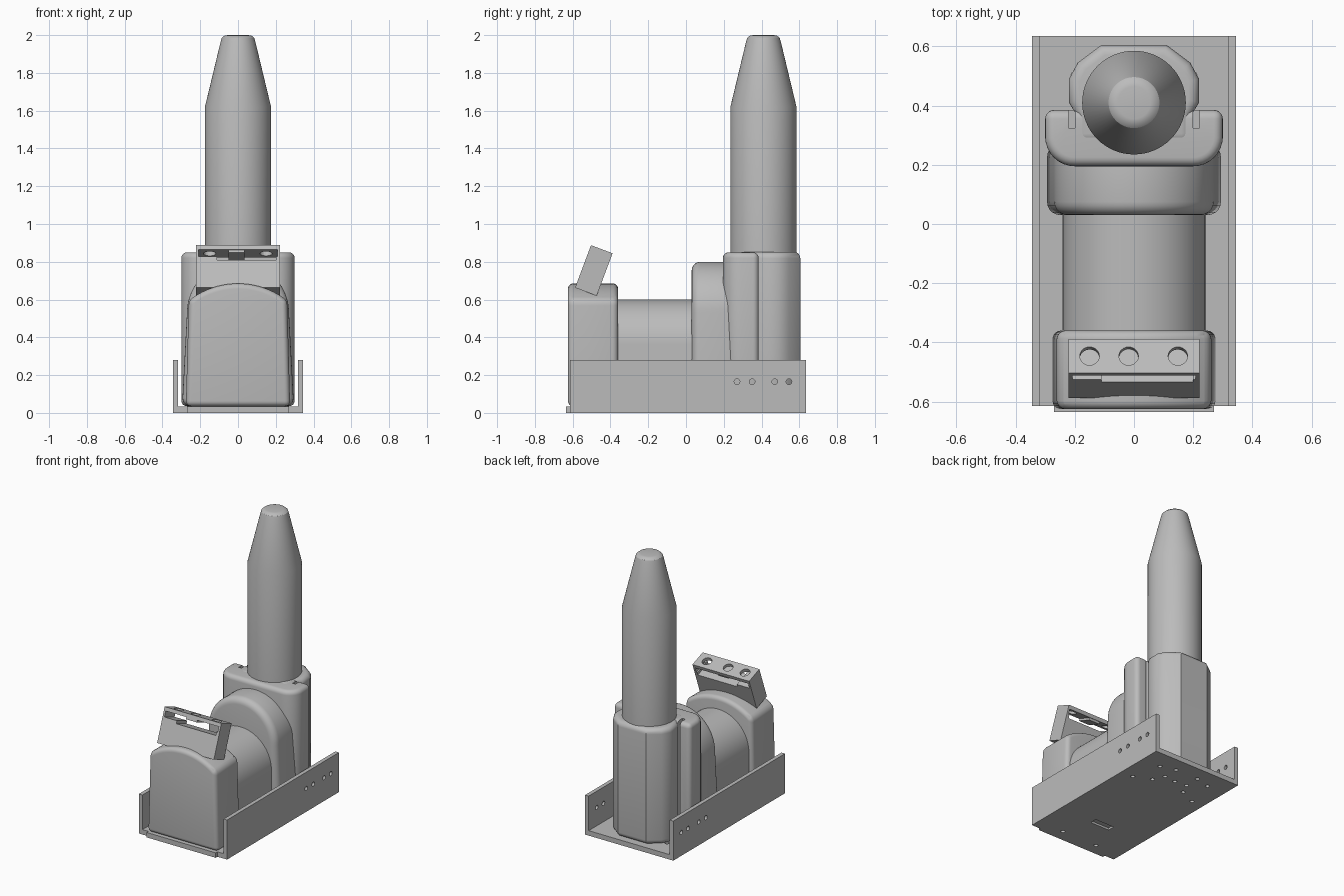
import bpy, bmesh, math
from mathutils import Matrix, Vector

cube = bpy.data.objects.get("Cube")
if cube:
    bpy.data.objects.remove(cube, do_unlink=True)

grey = bpy.data.materials.new("mid_grey")
grey.use_nodes = True
colour = (0.5, 0.5, 0.5, 1)
grey.diffuse_color = colour
grey.node_tree.nodes["Principled BSDF"].inputs["Base Color"].default_value = colour


def select(ob):
    bpy.ops.object.select_all(action='DESELECT')
    ob.select_set(True)
    bpy.context.view_layer.objects.active = ob


def finish(name, bm, bevel=0, smooth=True):
    bmesh.ops.recalc_face_normals(bm, faces=bm.faces)
    me = bpy.data.meshes.new(name)
    bm.to_mesh(me)
    bm.free()
    me.materials.append(grey)
    ob = bpy.data.objects.new(name, me)
    bpy.context.collection.objects.link(ob)
    select(ob)
    if bevel:
        mod = ob.modifiers.new("round", 'BEVEL')
        mod.width, mod.segments = bevel, 5
        mod.limit_method, mod.angle_limit = 'ANGLE', math.radians(45)
        bpy.ops.object.modifier_apply(modifier=mod.name)
    if smooth:
        bpy.ops.object.shade_smooth_by_angle(angle=math.radians(32))
    return ob


def extrude(name, pts, place, lo, hi, bevel=0, smooth=True):
    """Extrude a closed 2D profile; place maps (u, v, w) to a 3D point."""
    bm = bmesh.new()
    face = bm.faces.new([bm.verts.new(place(u, v, lo)) for u, v in pts])
    new = bmesh.ops.extrude_face_region(bm, geom=[face])["geom"]
    step = Vector(place(0, 0, hi)) - Vector(place(0, 0, lo))
    bmesh.ops.translate(bm, verts=[e for e in new if isinstance(e, bmesh.types.BMVert)], vec=step)
    return finish(name, bm, bevel, smooth)


def along_y(u, v, w):
    return (u, w, v)


def along_z(u, v, w):
    return (u, v, w)


def mirrored(half):
    return half + [(-x, y) for x, y in reversed(half) if abs(x) > 1e-5]


def arc(cx, cy, r, a0, a1, n):
    angles = [math.radians(a0 + (a1 - a0) * i / n) for i in range(n + 1)]
    return [(cx + r * math.cos(a), cy + r * math.sin(a)) for a in angles]


def add_box(bm, x0, x1, y0, y1, z0, z1):
    m = Matrix.Translation(((x0 + x1) / 2, (y0 + y1) / 2, (z0 + z1) / 2))
    bmesh.ops.create_cube(bm, size=1, matrix=m @ Matrix.Diagonal((x1 - x0, y1 - y0, z1 - z0, 1)))


def add_drill(bm, pos, r, depth, sideways=False):
    m = Matrix.Translation(pos)
    if sideways:
        m = m @ Matrix.Rotation(math.pi / 2, 4, 'Y')
    bmesh.ops.create_cone(bm, cap_ends=True, segments=20, radius1=r, radius2=r, depth=depth, matrix=m)


def cut(ob, bm):
    cutter = finish("cutter", bm, smooth=False)
    cutter.hide_render = True
    select(ob)
    mod = ob.modifiers.new("cut", 'BOOLEAN')
    mod.operation, mod.solver, mod.object = 'DIFFERENCE', 'EXACT', cutter
    bpy.ops.object.modifier_apply(modifier=mod.name)
    bpy.data.objects.remove(cutter, do_unlink=True)


# Channel-shaped base tray with drilled walls and floor
half = [(0, 0.035), (0.317, 0.035), (0.317, 0.28), (0.345, 0.28), (0.345, 0)]
tray = extrude("base_tray", mirrored(half), along_y, -0.615, 0.635, smooth=False)
holes = bmesh.new()
for y in (0.27, 0.35, 0.47, 0.545):
    add_drill(holes, (0, y, 0.165), 0.015, 1, True)
for x, y in [(0.2, 0.5), (0.25, 0.285), (0.09, 0.53), (0.13, 0.34), (0.09, 0.42), (0.14, -0.55)]:
    for side in (-1, 1):
        add_drill(holes, (side * x, y, 0), 0.014, 0.1)
add_drill(holes, (0, 0.41, 0), 0.014, 0.1)
add_box(holes, -0.075, 0.075, -0.345, -0.295, -0.02, 0.015)
cut(tray, holes)

# Thin lip at the front of the tray
lip = bmesh.new()
add_box(lip, -0.27, 0.27, -0.635, -0.6, 0, 0.035)
finish("front_lip", lip, smooth=False)

# Front housing with a shallow domed top
dome = [(x, y) for x, y in arc(0, 0.262, 0.423, 90, 52, 10)]
extrude("front_housing", mirrored(dome + [(0.276, 0.035)]), along_y, -0.625, -0.36, 0.04)

# Arched barrel between the housings
extrude("barrel", mirrored(arc(0, 0.36, 0.24, 90, 0, 20) + [(0.243, 0.035)]), along_y, -0.4, 0.1)

# Rounded collar that flares toward its foot
collar = arc(0, 0.53, 0.27, 90, 0, 20) + [(0.296, 0.035)]
extrude("collar", mirrored(collar), along_y, 0.03, 0.27, 0.045)

# Broad shoulder block with rounded front corners
shoulder = [(0, 0.385), (0.3, 0.385), (0.3, 0.29)] + arc(0.2, 0.295, 0.1, 0, -90, 8)[1:] + [(0, 0.195)]
shoulder_block = extrude("shoulder_block", mirrored(shoulder), along_z, 0.035, 0.85, 0.03)
notch = bmesh.new()
for side in (-1, 1):
    add_box(notch, *sorted((side * 0.2, side * 0.222)), 0.325, 0.42, 0.1, 0.95)
cut(shoulder_block, notch)

# Rear column housing with chamfered back corners
column = [(0, 0.27), (0.195, 0.27), (0.195, 0.37), (0.22, 0.41), (0.22, 0.49),
          (0.19, 0.545), (0.11, 0.605), (0, 0.605)]
extrude("column_housing", mirrored(column), along_z, 0.035, 0.853, 0.035)

# Tall tube with tapered, softened tip, spun from a half profile
tube = bmesh.new()
outline = [(0, 0.8), (0.175, 0.8), (0.175, 1.62), (0.092, 1.965), (0.086, 1.985), (0.072, 1.997), (0.055, 2), (0, 2)]
verts = [tube.verts.new((r, 0.41, z)) for r, z in outline]
edges = [tube.edges.new(pair) for pair in zip(verts, verts[1:])]
bmesh.ops.spin(tube, geom=verts + edges, cent=(0, 0.41, 0), axis=(0, 0, 1), angle=math.tau, steps=64)
bmesh.ops.remove_doubles(tube, verts=tube.verts, dist=0.0005)
finish("tapered_tube", tube)

# Tilted sight box with a through slot and three holes in its top
sight = bmesh.new()
add_box(sight, -0.222, 0.222, -0.061, 0.061, -0.12, 0.12)
sight_box = finish("sight_box", sight, smooth=False)
slot = bmesh.new()
add_box(slot, -0.208, 0.208, -0.1, 0.1, 0.055, 0.095)
cut(sight_box, slot)
step = bmesh.new()
add_box(step, -0.11, 0.2, -0.1, 0.1, 0.035, 0.07)
cut(sight_box, step)
drills = bmesh.new()
for x in (-0.15, -0.018, 0.148):
    add_drill(drills, (x, 0, 0.11), 0.033, 0.08)
cut(sight_box, drills)
tab = bmesh.new()
add_box(tab, -0.05, 0.035, -0.055, 0.055, 0.08, 0.1)
tilt = Matrix.Translation((0, -0.488, 0.754)) @ Matrix.Rotation(math.radians(-20.5), 4, 'X')
for ob in (sight_box, finish("sight_tab", tab, smooth=False)):
    ob.data.transform(tilt)
